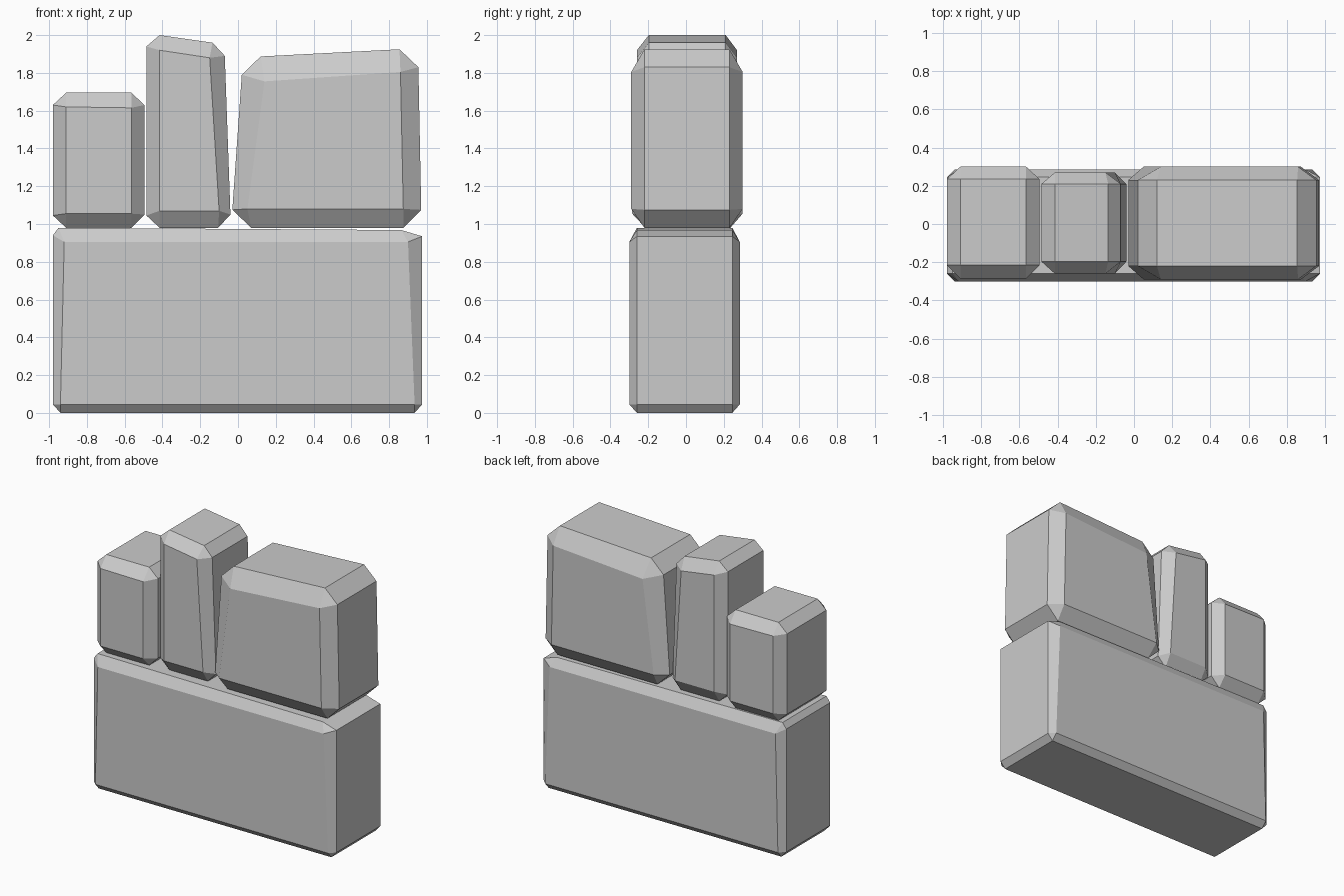
import bpy, bmesh

if "Cube" in bpy.data.objects:
    bpy.data.objects.remove(bpy.data.objects["Cube"])


def stone(name, y_outer, y_inner, corners):
    """Chamfered block. Each corner (bottom left, bottom right, top right, top left)
    gives its (x, z) on the front/back face, on the side face and on the top/bottom face."""
    bm = bmesh.new()
    v = []
    for end in (0, 1):
        ring = []
        for face, side, cap in corners:
            ring.append([bm.verts.new((p[0], y, p[1])) for p, y in
                         ((face, y_outer[end]), (side, y_inner[end]), (cap, y_inner[end]))])
        v.append(ring)
    F, S, C = 0, 1, 2
    for ring in v:
        bm.faces.new([c[F] for c in ring])          # front / back face
        for i, c in enumerate(ring):
            n = ring[(i + 1) % 4]
            k = C if i % 2 == 0 else S              # edge runs along a cap or a side
            bm.faces.new((c[F], n[F], n[k], c[k]))  # chamfer strip
            bm.faces.new(c)                         # corner triangle
    for i in range(4):
        a, b, j = v[0], v[1], (i + 1) % 4
        k = C if i % 2 == 0 else S
        bm.faces.new((a[i][k], a[j][k], b[j][k], b[i][k]))  # main side
        bm.faces.new((a[i][S], a[i][C], b[i][C], b[i][S]))  # depth chamfer
    bmesh.ops.recalc_face_normals(bm, faces=bm.faces)
    mesh = bpy.data.meshes.new(name)
    bm.to_mesh(mesh)
    bm.free()
    obj = bpy.data.objects.new(name, mesh)
    bpy.context.collection.objects.link(obj)
    return obj


# Wide base block
stone("base_stone", (-0.30, 0.285), (-0.26, 0.245), [
    ((-0.94, 0.045), (-0.98, 0.045), (-0.94, 0.0)),
    ((0.935, 0.045), (0.975, 0.045), (0.935, 0.0)),
    ((0.90, 0.905), (0.975, 0.935), (0.865, 0.968)),
    ((-0.92, 0.905), (-0.98, 0.94), (-0.95, 0.98))])

# Short block on the left
stone("short_stone", (-0.285, 0.30), (-0.215, 0.235), [
    ((-0.91, 1.055), (-0.98, 1.045), (-0.91, 0.98)),
    ((-0.565, 1.055), (-0.495, 1.05), (-0.565, 0.98)),
    ((-0.565, 1.615), (-0.495, 1.63), (-0.565, 1.695)),
    ((-0.91, 1.62), (-0.98, 1.63), (-0.91, 1.695))])

# Tall narrow block in the middle
stone("tall_stone", (-0.26, 0.27), (-0.197, 0.21), [
    ((-0.415, 1.07), (-0.485, 1.045), (-0.415, 0.98)),
    ((-0.10, 1.07), (-0.04, 1.05), (-0.105, 0.98)),
    ((-0.15, 1.88), (-0.07, 1.89), (-0.135, 1.96)),
    ((-0.415, 1.92), (-0.485, 1.94), (-0.415, 2.0))])

# Large block on the right
stone("large_stone", (-0.29, 0.30), (-0.22, 0.23), [
    ((0.05, 1.08), (-0.03, 1.075), (0.07, 0.98)),
    ((0.875, 1.08), (0.97, 1.075), (0.875, 0.98)),
    ((0.86, 1.805), (0.955, 1.83), (0.855, 1.925)),
    ((0.14, 1.755), (0.02, 1.79), (0.12, 1.887))])
